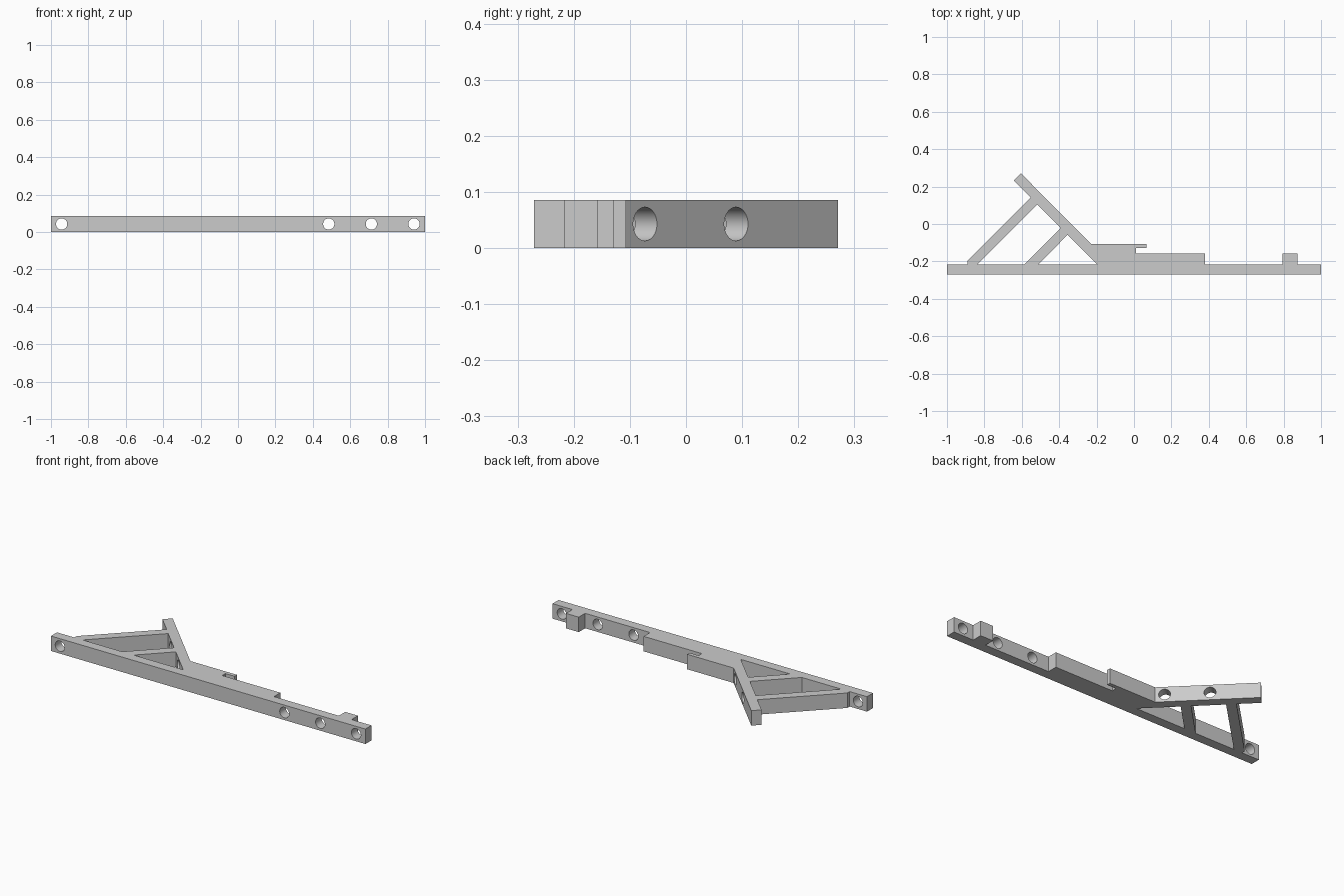
import bpy, bmesh, math
from mathutils import Vector

if "Cube" in bpy.data.objects:
    bpy.data.objects.remove(bpy.data.objects["Cube"])

H = 0.086            # plate thickness
HOLE_R = 0.03
BASE = -0.216        # back edge of the long rail

grey = bpy.data.materials.new("plain grey")
grey.diffuse_color = (0.6, 0.6, 0.6, 1)
grey.use_nodes = True
grey.node_tree.nodes["Principled BSDF"].inputs["Base Color"].default_value = grey.diffuse_color


def prism(name, pts, z0, z1):
    """Extrude a flat outline between two heights."""
    bm = bmesh.new()
    face = bm.faces.new([bm.verts.new((x, y, z0)) for x, y in pts])
    ext = bmesh.ops.extrude_face_region(bm, geom=[face])
    verts = [v for v in ext["geom"] if isinstance(v, bmesh.types.BMVert)]
    bmesh.ops.translate(bm, verts=verts, vec=(0, 0, z1 - z0))
    bmesh.ops.recalc_face_normals(bm, faces=bm.faces)
    me = bpy.data.meshes.new(name)
    bm.to_mesh(me)
    bm.free()
    ob = bpy.data.objects.new(name, me)
    bpy.context.collection.objects.link(ob)
    me.materials.append(grey)
    return ob


def drill(name, x, y, direction, depth):
    """Round cutter lying in the plate, centred on x, y."""
    bpy.ops.mesh.primitive_cylinder_add(vertices=48, radius=HOLE_R, depth=depth, location=(x, y, H / 2))
    ob = bpy.context.object
    ob.name = name
    ob.rotation_euler = Vector(direction).to_track_quat('Z', 'Y').to_euler()
    ob.data.materials.append(grey)
    return ob


# Bracket outline: rail, end post, stepped block with lip, diagonal arm, outer brace
outline = [
    (-1, -0.271), (1, -0.271), (1, BASE),
    (0.874, BASE), (0.874, -0.158), (0.793, -0.158), (0.793, BASE),
    (0.38, BASE), (0.38, -0.158), (0.01, -0.158), (0.01, -0.129),
    (0.068, -0.129), (0.068, -0.107), (-0.228, -0.107),
    (-0.605, 0.271), (-0.643, 0.232), (-0.553, 0.142),
    (-0.89, -0.195), (-0.89, BASE), (-1, BASE),
]
bracket = prism("bracket", outline, 0, H)

# Openings on either side of the inner brace
cutters = [
    prism("outer_opening_cutter", [(-0.837, BASE), (-0.586, BASE), (-0.392, -0.021), (-0.517, 0.104)], -0.1, 0.2),
    prism("inner_opening_cutter", [(-0.512, BASE), (-0.197, BASE), (-0.355, -0.058)], -0.1, 0.2),
]
# Bolt holes through the rail
for i, x in enumerate((-0.943, 0.485, 0.713, 0.941)):
    cutters.append(drill(f"rail_hole_cutter_{i}", x, -0.243, (0, 1, 0), 0.12))
# Bolt holes through the diagonal arm
for i, y in enumerate((-0.073, 0.089)):
    cutters.append(drill(f"arm_hole_cutter_{i}", -0.335 - y - 0.02, y - 0.02, (1, 1, 0), 0.12))

for c in cutters:
    c.hide_render = True
    c.hide_set(True)
    mod = bracket.modifiers.new(c.name, 'BOOLEAN')
    mod.operation = 'DIFFERENCE'
    mod.solver = 'EXACT'
    mod.object = c

# Apply the cuts, remove the helpers and smooth only the hole walls
bpy.context.view_layer.update()
dg = bpy.context.evaluated_depsgraph_get()
cut_mesh = bpy.data.meshes.new_from_object(bracket.evaluated_get(dg))
bracket.modifiers.clear()
bracket.data = cut_mesh
for c in cutters:
    bpy.data.objects.remove(c)
bpy.ops.object.select_all(action='DESELECT')
bpy.context.view_layer.objects.active = bracket
bracket.select_set(True)
bpy.ops.object.shade_smooth_by_angle(angle=math.radians(30))
